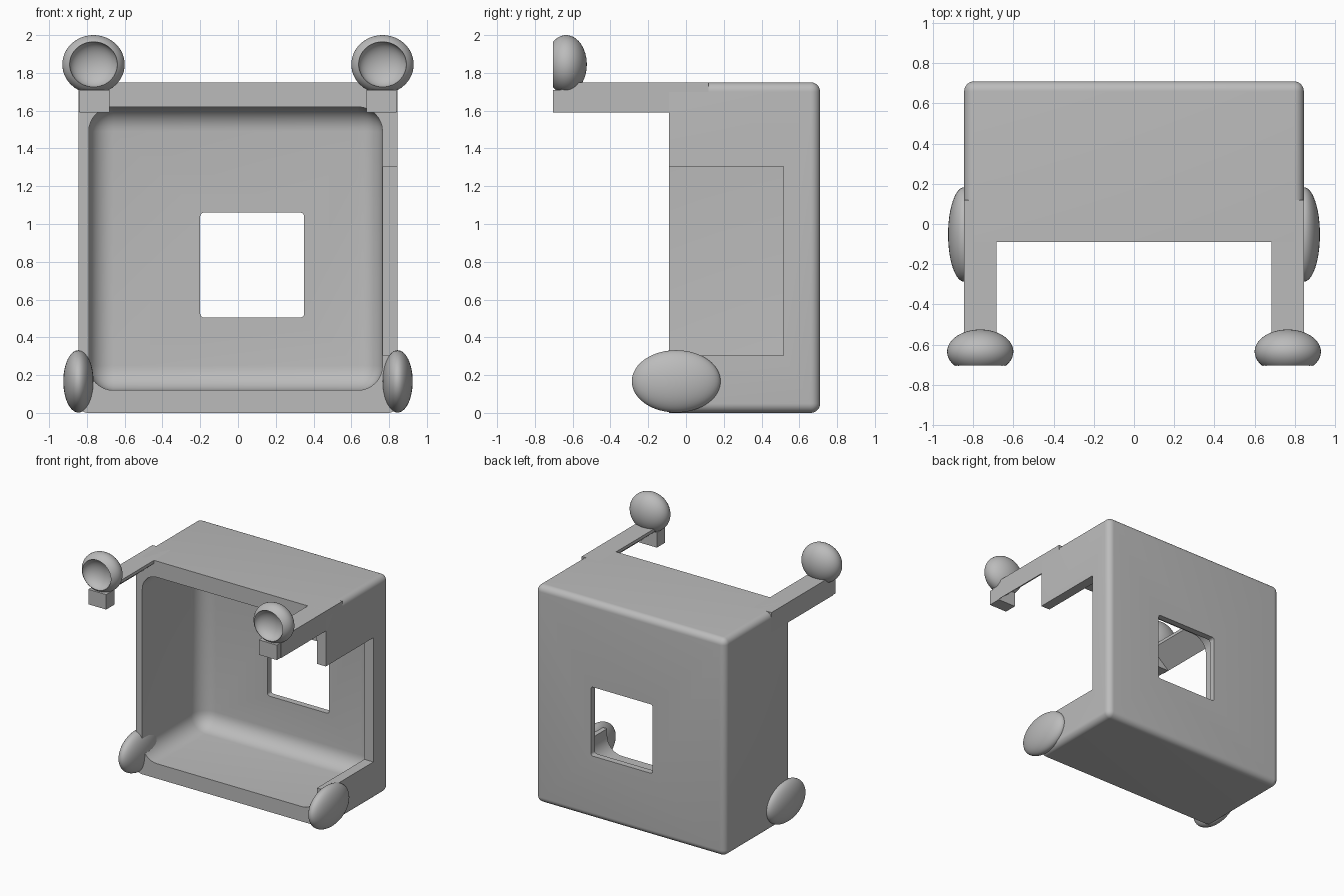
import bpy, bmesh, math
from mathutils import Vector

if "Cube" in bpy.data.objects:
    bpy.data.objects.remove(bpy.data.objects["Cube"], do_unlink=True)

grey = bpy.data.materials.new("plain grey")
grey.use_nodes = True
GREY = (0.5, 0.5, 0.5, 1)
grey.diffuse_color = GREY
grey.node_tree.nodes["Principled BSDF"].inputs["Base Color"].default_value = GREY


def finish(name, bm):
    bmesh.ops.recalc_face_normals(bm, faces=bm.faces[:])
    mesh = bpy.data.meshes.new(name)
    bm.to_mesh(mesh)
    bm.free()
    mesh.materials.append(grey)
    ob = bpy.data.objects.new(name, mesh)
    bpy.context.collection.objects.link(ob)
    return ob


def box(name, lo, hi, radius=0, rounded=lambda a, b: True):
    """Box between two corners; edges chosen by rule are rounded."""
    lo, hi = Vector(lo), Vector(hi)
    bm = bmesh.new()
    bmesh.ops.create_cube(bm, size=1)
    for v in bm.verts:
        v.co = [(lo[i] + hi[i]) / 2 + v.co[i] * (hi[i] - lo[i]) for i in range(3)]
    if radius:
        edges = [e for e in bm.edges if rounded(e.verts[0].co, e.verts[1].co)]
        bmesh.ops.bevel(bm, geom=edges, offset=radius, segments=8, profile=0.5,
                        affect='EDGES', clamp_overlap=True)
    return finish(name, bm)


def ellipsoid(name, centre, radii):
    bm = bmesh.new()
    bmesh.ops.create_uvsphere(bm, u_segments=48, v_segments=24, radius=1)
    for v in bm.verts:
        v.co = [centre[i] + v.co[i] * radii[i] for i in range(3)]
    return finish(name, bm)


def extrude_y(name, profile, y0, y1):
    bm = bmesh.new()
    face = bm.faces.new([bm.verts.new((x, y0, z)) for x, z in profile])
    out = bmesh.ops.extrude_face_region(bm, geom=[face])["geom"]
    bmesh.ops.translate(bm, vec=(0, y1 - y0, 0),
                        verts=[g for g in out if isinstance(g, bmesh.types.BMVert)])
    return finish(name, bm)


def activate(ob):
    bpy.ops.object.select_all(action='DESELECT')
    ob.select_set(True)
    bpy.context.view_layer.objects.active = ob


def cut(ob, cutter):
    activate(ob)
    mod = ob.modifiers.new("cut", 'BOOLEAN')
    mod.operation, mod.solver, mod.object = 'DIFFERENCE', 'EXACT', cutter
    bpy.ops.object.modifier_apply(modifier=mod.name)
    bpy.data.objects.remove(cutter, do_unlink=True)


def smooth(ob):
    activate(ob)
    bpy.ops.object.shade_smooth_by_angle(angle=math.radians(30))


FRONT, BACK, HALF, TOP = -0.09, 0.71, 0.845, 1.75

# Shell: open-fronted box, sharp at the front rim and rounded elsewhere
shell = box("shell", (-HALF, FRONT, 0), (HALF, BACK, TOP), 0.05,
            lambda a, b: a.y > 0 or b.y > 0)
cut(shell, box("cavity", (-0.79, -0.6, 0.12), (0.765, 0.66, 1.62), 0.13,
               lambda a, b: a.y > 0 or b.y > 0))
# Back window and the opening in the left wall
cut(shell, box("window_cut", (-0.2, 0.5, 0.505), (0.35, 0.9, 1.06), 0.02,
               lambda a, b: abs(a.y - b.y) > 0.1))
cut(shell, box("side_cut", (0.63, -0.3, 0.305), (1.0, 0.515, 1.305)))
smooth(shell)

for side, s in (("left", 1), ("right", -1)):
    # Wedge-shaped arm, deep on the outside and thin on the inside
    extrude_y(side + "_arm", [(s * HALF, TOP), (s * 0.685, TOP),
                              (s * 0.685, 1.725), (s * HALF, 1.59)], -0.66, 0.12)
    # Block at the arm's end carrying the cup
    xs = sorted((s * 0.68, s * 0.84))
    box(side + "_arm_block", (xs[0], -0.705, 1.59), (xs[1], -0.6, 1.71))
    # Flattened ball with a hollow front
    centre = (s * 0.765, -0.635, 1.845)
    cup = ellipsoid(side + "_cup", centre, (0.165, 0.11, 0.155))
    cut(cup, box("front_cut", (centre[0] - 0.3, -1, 1.5), (centre[0] + 0.3, -0.71, 2.2)))
    cut(cup, ellipsoid("hollow", (centre[0], -0.71, centre[2]), (0.127, 0.08, 0.12)))
    smooth(cup)
    # Foot ball at the lower front corner
    smooth(ellipsoid(side + "_foot", (s * HALF, -0.052, 0.167), (0.08, 0.235, 0.165)))
